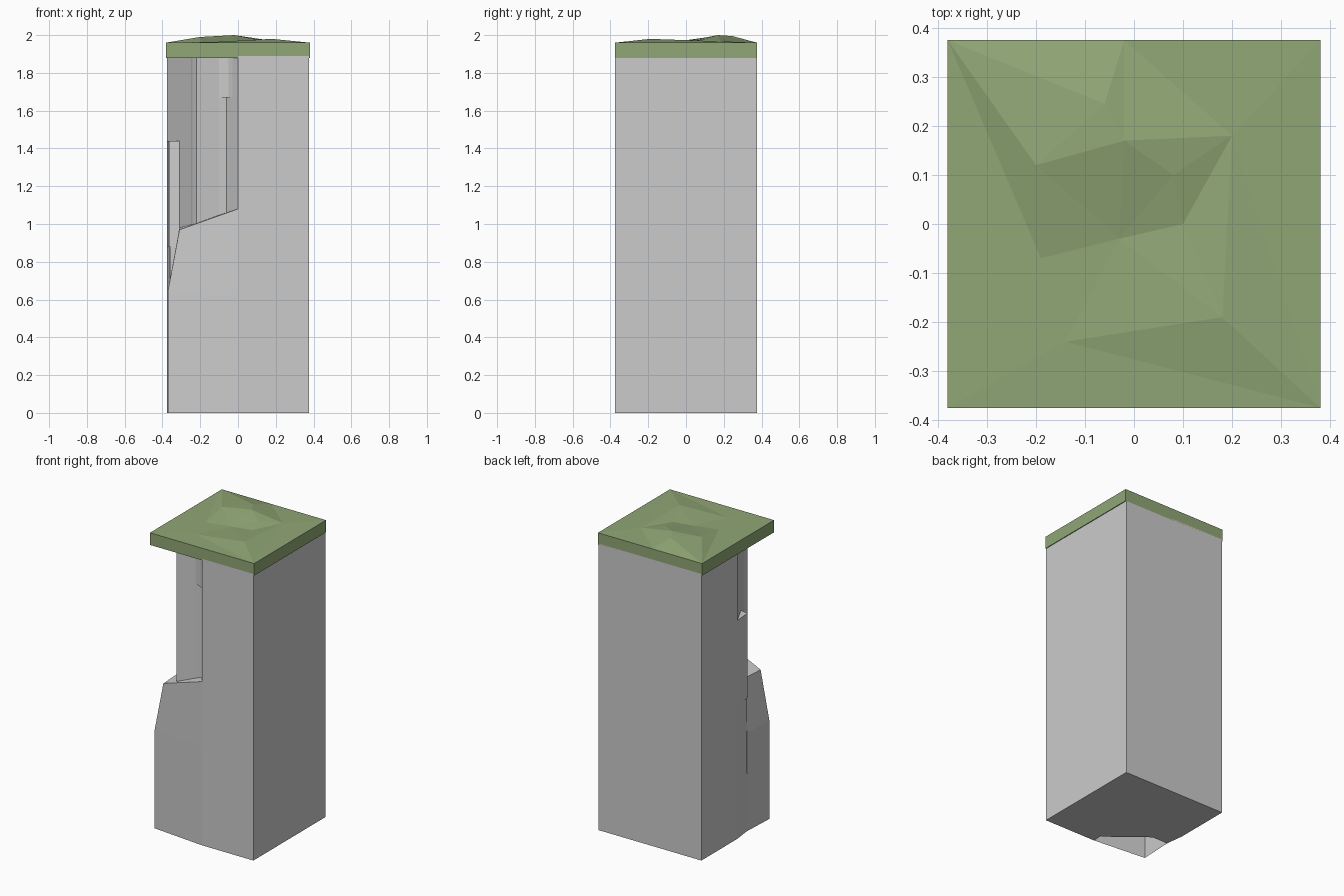
import bpy, bmesh
from mathutils import Vector
from mathutils.geometry import delaunay_2d_cdt

if "Cube" in bpy.data.objects:
    bpy.data.objects.remove(bpy.data.objects["Cube"])


def make(name, verts, faces, mat=None):
    me = bpy.data.meshes.new(name)
    me.from_pydata(verts, [], faces)
    bm = bmesh.new()
    bm.from_mesh(me)
    bmesh.ops.recalc_face_normals(bm, faces=bm.faces)
    bm.to_mesh(me)
    bm.free()
    ob = bpy.data.objects.new(name, me)
    bpy.context.collection.objects.link(ob)
    if mat:
        me.materials.append(mat)
    return ob


def prism(name, outline, z0, z1, mat=None, bottom=True, top=True):
    n = len(outline)
    verts = [(x, y, z) for z in (z0, z1) for x, y in outline]
    faces = [(i, (i + 1) % n, n + (i + 1) % n, n + i) for i in range(n)]
    if bottom:
        faces.append(tuple(reversed(range(n))))
    if top:
        faces.append(tuple(range(n, 2 * n)))
    return make(name, verts, faces, mat)


H = 0.375
grass = bpy.data.materials.new("grass")
grass.diffuse_color = (0.28, 0.385, 0.18, 1)
grass.use_nodes = True
grass.node_tree.nodes["Principled BSDF"].inputs["Base Color"].default_value = grass.diffuse_color

square = [(H, -H), (H, H), (-H, H)]

# lower cliff, cut away behind the front left boulder
prism("cliff_lower", square + [(-H, 0), (-0.36, -0.12), (-0.25, -0.12),
      (-0.22, -0.14), (-0.06, -0.27), (0, -0.31), (0, -H)], 0, 0.9, top=False)

# upper cliff with the chiselled corner
prism("cliff_upper", square + [(-H, 0), (-0.25, -0.25), (-0.24, -0.29),
      (-0.22, -0.325), (-0.10, -0.30), (-0.06, -0.295), (0, -H)], 0.9, 1.89)

# side pillar that stops part way up
pillar = prism("side_pillar", [(-H, 0), (-0.365, -0.12), (-0.25, -0.14),
               (-0.25, -0.05)], 0.88, 1.44)

# small overhanging rock under the grass
prism("overhang_rock", [(-0.10, -0.30), (-0.05, -0.32), (-0.03, -0.337),
      (-0.06, -0.28)], 1.67, 1.89)

# front left boulder with a sloping ledge, open underneath
boulder = [(0, -H, 0), (-0.37, -0.34, 0), (-0.36, -0.12, 0),
           (0, -H, 0.66), (-0.37, -0.34, 0.65), (-0.365, -0.12, 0.65),
           (0, -H, 1.08), (-0.31, -0.335, 0.97), (-0.31, -0.12, 0.98),
           (0, -0.12, 1.08)]
make("corner_boulder", boulder, [(0, 1, 4, 3), (1, 2, 5, 4), (3, 4, 7, 6),
     (4, 5, 8, 7), (6, 7, 8, 9)])

# grass slab sides and underside
A = 0.38
slab = [(-A, -H), (A, -H), (A, H), (-A, H)]
prism("grass_slab", slab, 1.88, 1.96, grass, top=False)

# gently faceted grass surface
hills = [(-0.06, 0.245, 1.995), (-0.02, 0.17, 2.0), (-0.20, 0.12, 1.99),
         (0.18, -0.19, 1.98), (0.20, 0.18, 1.967), (-0.19, -0.07, 1.963),
         (-0.02, H, 1.96), (-0.03, -0.03, 1.963), (0.10, 0.0, 1.963),
         (-0.14, -0.24, 1.963), (0.08, 0.10, 1.98)]
pts = [(x, y, 1.96) for x, y in slab] + hills
vs, es, fs, *_ = delaunay_2d_cdt([Vector(p[:2]) for p in pts], [], [], 0, 1e-5)


def height(v):
    return min(pts, key=lambda p: (p[0] - v.x) ** 2 + (p[1] - v.y) ** 2)[2]


top = make("grass_top", [(v.x, v.y, height(v)) for v in vs], fs, grass)
if top.data.polygons[0].normal.z < 0:
    top.data.flip_normals()
